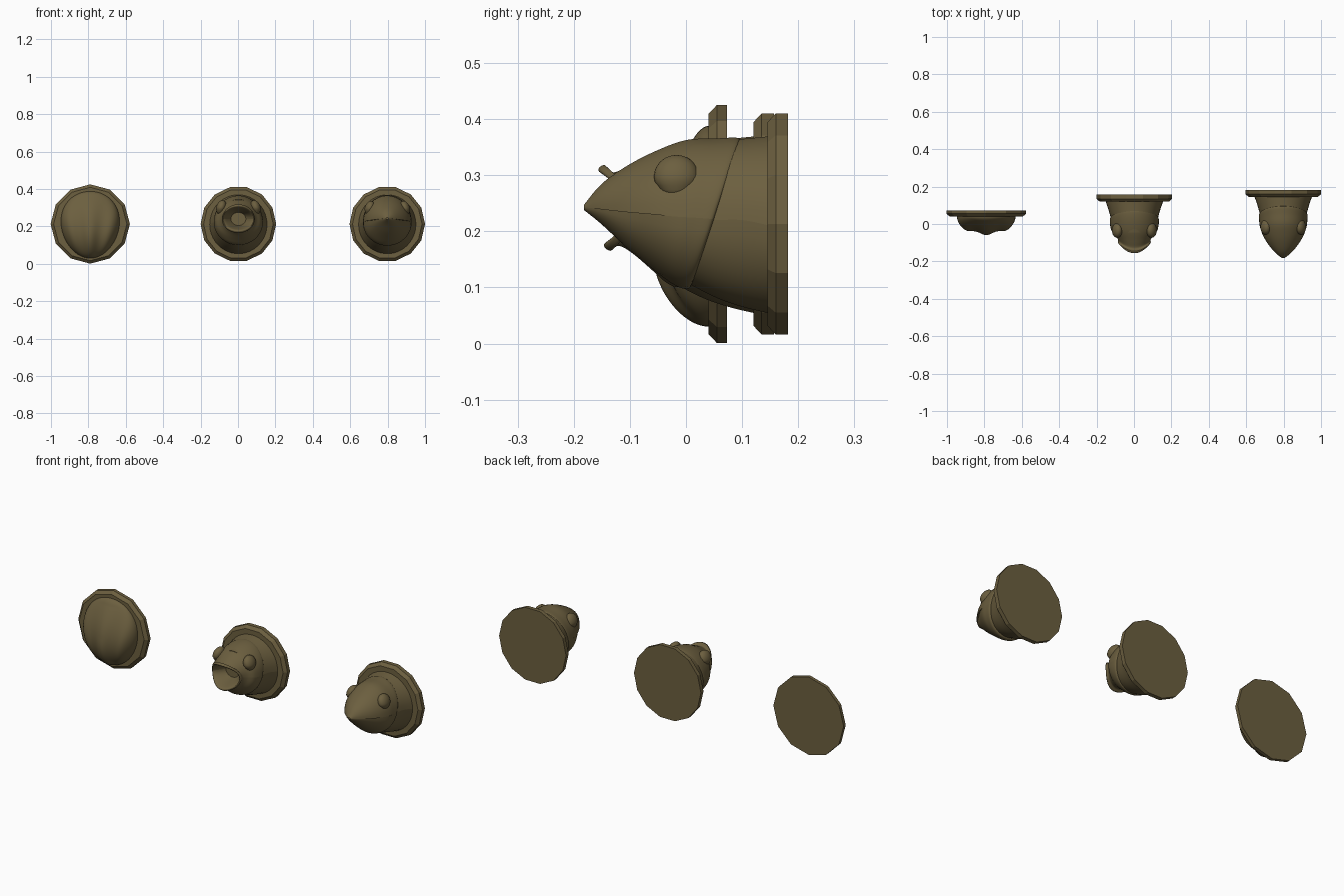
import bpy, bmesh, math

if "Cube" in bpy.data.objects:
    bpy.data.objects.remove(bpy.data.objects["Cube"])

bronze = bpy.data.materials.new("olive bronze")
bronze.use_nodes = True
colour = (0.150, 0.115, 0.050, 1)
bronze.diffuse_color = colour
bronze.node_tree.nodes["Principled BSDF"].inputs["Base Color"].default_value = colour
CZ = 0.213  # height of the plaque centres


def finish(name, bm, smooth=35):
    bmesh.ops.recalc_face_normals(bm, faces=bm.faces)
    me = bpy.data.meshes.new(name)
    bm.to_mesh(me)
    bm.free()
    me.materials.append(bronze)
    ob = bpy.data.objects.new(name, me)
    bpy.context.collection.objects.link(ob)
    if smooth:
        bpy.ops.object.select_all(action='DESELECT')
        ob.select_set(True)
        bpy.context.view_layer.objects.active = ob
        bpy.ops.object.shade_smooth_by_angle(angle=math.radians(smooth))
    return ob


def skin(name, rings, smooth=35):
    """Join closed rings of points into a capped solid."""
    bm = bmesh.new()
    loops = [[bm.verts.new(p) for p in ring] for ring in rings]
    n = len(loops[0])
    for a, b in zip(loops, loops[1:]):
        for i in range(n):
            j = (i + 1) % n
            bm.faces.new((a[i], a[j], b[j], b[i]))
    bm.faces.new(loops[0])
    bm.faces.new(loops[-1])
    return finish(name, bm, smooth)


def plaque(name, x, back, depth, radius, sides):
    """Polygonal wall disc with a chamfered front edge."""
    front = back - depth
    rings = []
    for y, r in ((back, radius), (front + 0.015, radius), (front, radius - 0.016)):
        rings.append([(x + r * math.cos(2 * math.pi * i / sides), y,
                       CZ + r * math.sin(2 * math.pi * i / sides)) for i in range(sides)])
    skin(name, rings, 0)


def spline(keys, steps):
    """Catmull-Rom interpolation between section keys."""
    out = []
    for i in range(len(keys) - 1):
        p = [keys[min(max(i + k, 0), len(keys) - 1)] for k in (-1, 0, 1, 2)]
        for s in range(steps):
            t = s / steps
            out.append([b + 0.5 * t * (c - a + t * (2 * a - 5 * b + 4 * c - d + t * (3 * (b - c) + d - a)))
                        for a, b, c, d in zip(*p)])
    return out + [list(keys[-1])]


def loft(name, x, keys, steps=5, n=40):
    """Keys: y top, z top, y bottom, z bottom, half width, middle z, jaw width factor, side setback."""
    rings = []
    for yt, zt, yb, zb, w, zm, jaw, back in spline(keys, steps):
        ring = []
        for half in (0, 1):
            for i in range(n // 2):
                a = math.pi * (half + i / (n // 2 - 1))
                c, s = math.cos(a), math.sin(a)
                z = zm + s * ((zt - zm) if half == 0 else (zm - zb))
                f = (z - zb) / (zt - zb)
                ring.append((x + c * w * (jaw if half else 1), yb + (yt - yb) * f + back * c * c, z))
        rings.append(ring)
    return skin(name, rings)


def eyes(prefix, x, y, z, dx):
    for side, sx in (("right", -1), ("left", 1)):
        bm = bmesh.new()
        bmesh.ops.create_uvsphere(bm, u_segments=24, v_segments=14, radius=1)
        for v in bm.verts:
            p = v.co
            # lower lid fold: the lower part of the ball sits slightly inward
            k = 0.93 if p.z < -0.3 else 1
            v.co = (x + sx * (dx + 0.027 * k * p.x - 0.007 * p.z), y + 0.040 * k * p.y, z + 0.038 * p.z)
        finish(prefix + "_" + side + "_eye", bm, 40)


def neck(name, x, dy):
    loft(name, x, [
        (-0.02 + dy, 0.345, -0.02 + dy, 0.120, 0.105, 0.22, 1, 0),
        (0.05 + dy, 0.361, 0.05 + dy, 0.083, 0.124, 0.22, 1, 0),
        (0.10 + dy, 0.365, 0.10 + dy, 0.065, 0.138, 0.22, 1, 0),
        (0.15 + dy, 0.370, 0.15 + dy, 0.053, 0.155, 0.21, 1, 0)])


# Wall plaques
plaque("shell_plaque", -0.79, 0.073, 0.033, 0.212, 12)
plaque("open_fish_plaque", 0.002, 0.157, 0.037, 0.202, 14)
plaque("closed_fish_plaque", 0.798, 0.182, 0.037, 0.202, 14)

# Fish with closed mouth
CX = 0.798
neck("closed_fish_neck", CX, 0)
loft("closed_fish_head", CX, [
    (-0.182, 0.247, -0.182, 0.238, 0.008, 0.243, 0.95, 0),
    (-0.150, 0.285, -0.150, 0.212, 0.046, 0.239, 0.90, 0),
    (-0.105, 0.317, -0.105, 0.170, 0.083, 0.234, 0.88, 0),
    (-0.055, 0.343, -0.060, 0.133, 0.110, 0.230, 0.95, 0),
    (0.000, 0.363, -0.030, 0.110, 0.124, 0.226, 1, 0),
    (0.055, 0.366, -0.010, 0.099, 0.129, 0.224, 1, 0),
    (0.092, 0.367, 0.005, 0.098, 0.130, 0.222, 1, 0),
    (0.096, 0.358, 0.012, 0.108, 0.121, 0.222, 1, 0)])
eyes("closed_fish", CX, -0.017, 0.298, 0.094)

# Fish with open mouth: throat, lip and head in one skin
OX = 0.002
neck("open_fish_neck", OX, -0.025)
loft("open_fish_head", OX, [
    (-0.050, 0.275, -0.050, 0.205, 0.040, 0.24, 1, 0.00),
    (-0.110, 0.290, -0.105, 0.193, 0.066, 0.24, 1, 0.02),
    (-0.150, 0.303, -0.140, 0.182, 0.077, 0.24, 1, 0.045),
    (-0.156, 0.312, -0.146, 0.173, 0.083, 0.24, 1, 0.045),
    (-0.145, 0.318, -0.135, 0.165, 0.088, 0.24, 1, 0.043),
    (-0.130, 0.305, -0.120, 0.174, 0.087, 0.24, 1, 0.040),
    (-0.095, 0.320, -0.095, 0.160, 0.099, 0.235, 1, 0.030),
    (-0.040, 0.345, -0.060, 0.130, 0.120, 0.23, 1, 0.01),
    (0.020, 0.361, -0.035, 0.108, 0.129, 0.225, 1, 0),
    (0.068, 0.365, -0.015, 0.100, 0.131, 0.222, 1, 0),
    (0.072, 0.356, -0.008, 0.110, 0.121, 0.222, 1, 0)])
eyes("open_fish", OX, -0.034, 0.302, 0.092)

# Fluted shell: a dome whose ridges fan out from the bottom
SX, rings = -0.79, []
for k in range(25):
    r = math.sin(math.pi / 2 * (1 - k / 25))
    ring = []
    for i in range(64):
        a = 2 * math.pi * i / 64
        c, s = math.cos(a), math.sin(a)
        px = 0.156 * r * c * (1 + 0.10 * s)
        pz = 0.209 + 0.179 * r * s
        t = (pz - 0.03) / 0.358
        height = 0.050 + 0.045 * math.sin(math.pi * min(1, 0.22 + 0.85 * t))
        ridge = math.cos(2 * math.pi * px / (0.075 + 0.10 * t)) * 0.010 * (1 - t) ** 0.5
        dome = (1 - r ** 2.6) ** 0.5
        ring.append((SX + px, 0.042 - dome * (height + ridge), pz))
    rings.append(ring)
skin("fluted_shell", rings, 60)
